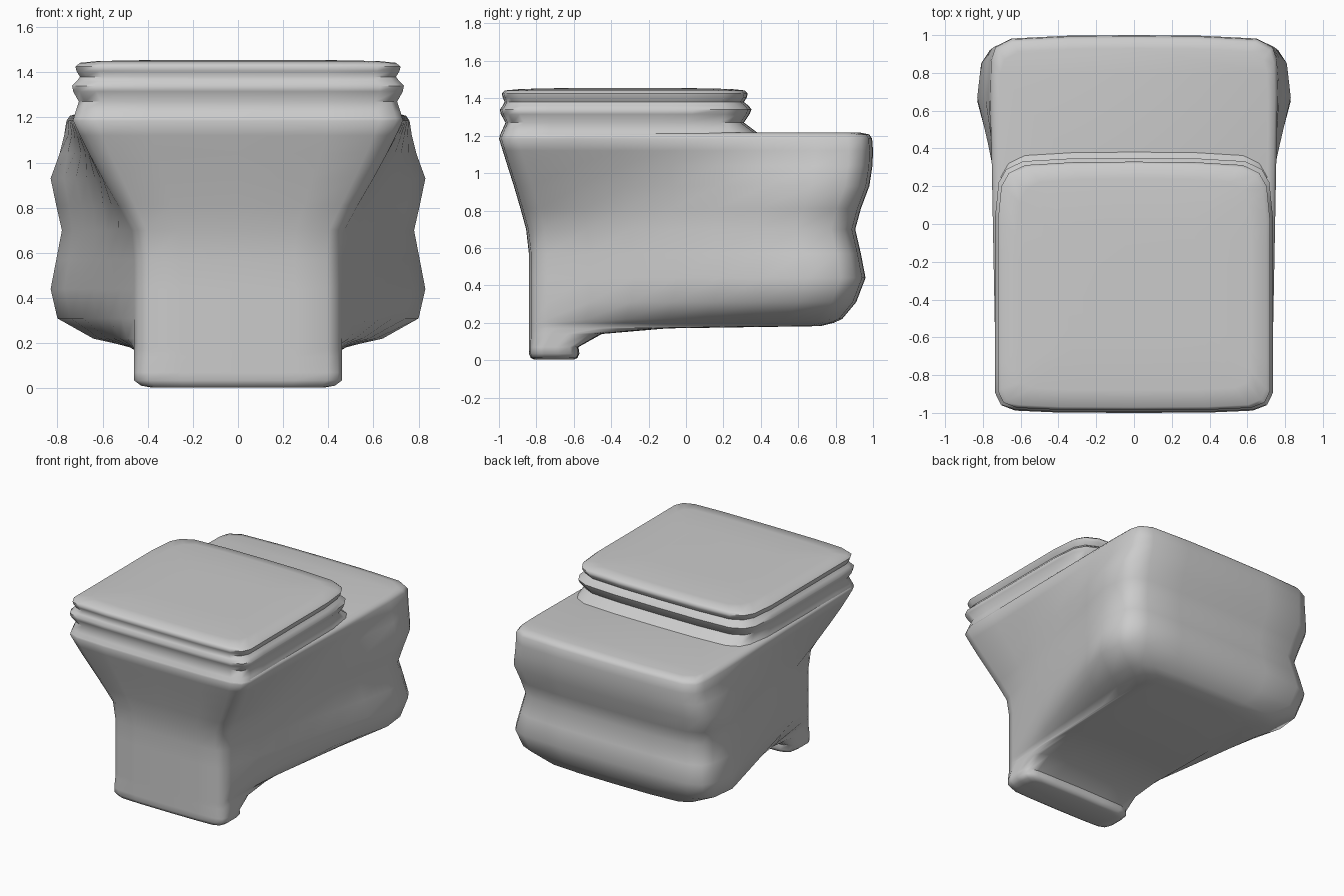
import bpy, bmesh
from math import sin, pi


def section(z, f, b, wf, wb, sag=0.0, sharp=0.0):
    """Closed outline at height z: front/back y, front/back half widths,
    sag = hollow of the flank, sharp = 0..1 tightness of the rear corner."""
    d = b - f
    c = min(0.10, 0.25 * d)
    k = min(1.0, d / 0.75)
    ys, ye = f + c, b - 0.31 * k
    half = [(wf * 0.55, f + 0.002), (wf * 0.86, f + 0.12 * c),
            (wf * 0.96, f + 0.4 * c)]
    # flank from the front corner to the widest point
    for i in range(7):
        t = i / 6
        half.append((wf + (wb - wf) * t - sag * sin(pi * t ** 0.85),
                     ys + (ye - ys) * t))
    half += [(wb * (0.975 + 0.02 * sharp), b - 0.13 * k),
             (wb * (0.92 + 0.045 * sharp), b - 0.06 * k),
             (wb * (0.80 + 0.06 * sharp), b - 0.018 * k),
             (wb * 0.45, b - 0.003)]
    right = [(0, f)] + half + [(0, b)]
    left = [(-x, y) for x, y in reversed(half)]
    return [(x, y, z) for x, y in right + left]


def loft(name, levels):
    bm = bmesh.new()
    rings = [[bm.verts.new(p) for p in section(*lv)] for lv in levels]
    n = len(rings[0])
    for a, b in zip(rings, rings[1:]):
        for i in range(n):
            j = (i + 1) % n
            bm.faces.new((a[i], a[j], b[j], b[i]))
    bm.faces.new(list(reversed(rings[0])))
    bm.faces.new(rings[-1])
    bmesh.ops.recalc_face_normals(bm, faces=bm.faces)
    me = bpy.data.meshes.new(name)
    bm.to_mesh(me)
    bm.free()
    ob = bpy.data.objects.new(name, me)
    bpy.context.collection.objects.link(ob)
    bpy.ops.object.select_all(action='DESELECT')
    ob.select_set(True)
    bpy.context.view_layer.objects.active = ob
    bpy.ops.object.shade_smooth_by_angle(angle=1.0)
    return ob


# Body with front foot, overhanging rear and flared top
# (z, front y, back y, front half width, back half width, sag, sharp)
loft("body", [
    (0.003, -0.81, -0.60, 0.38, 0.38),
    (0.012, -0.83, -0.58, 0.43, 0.43),
    (0.035, -0.84, -0.57, 0.46, 0.46),
    (0.070, -0.84, -0.575, 0.46, 0.46),
    (0.140, -0.84, -0.45, 0.46, 0.46),
    (0.170, -0.84, -0.10, 0.46, 0.46),
    (0.182, -0.84, 0.72, 0.46, 0.48),
    (0.200, -0.84, 0.79, 0.46, 0.55),
    (0.220, -0.84, 0.835, 0.46, 0.64),
    (0.310, -0.84, 0.91, 0.46, 0.80),
    (0.440, -0.84, 0.96, 0.46, 0.83),
    (0.570, -0.84, 0.935, 0.46, 0.805, -0.008),
    (0.700, -0.855, 0.905, 0.47, 0.78, -0.01),
    (0.810, -0.885, 0.935, 0.53, 0.805, 0.025),
    (0.930, -0.92, 0.98, 0.60, 0.83, 0.045),
    (1.040, -0.955, 0.997, 0.66, 0.79, 0.03, 0.4),
    (1.120, -0.98, 1.00, 0.70, 0.77, 0.012, 0.7),
    (1.185, -1.00, 0.995, 0.73, 0.76, 0, 1),
    (1.207, -0.99, 0.98, 0.725, 0.745, 0, 1),
    (1.217, -0.97, 0.93, 0.70, 0.71, 0, 1),
])

# Seat ring and lid, stacked with grooves between: (z, front, back, half width)
loft("seat_and_lid", [(z, f, b, w, w) for z, f, b, w in [
    (1.195, -0.998, 0.41, 0.728),
    (1.225, -0.985, 0.37, 0.72),
    (1.270, -0.965, 0.31, 0.705),
    (1.315, -0.99, 0.34, 0.73),
    (1.340, -0.995, 0.35, 0.735),
    (1.360, -0.98, 0.335, 0.715),
    (1.380, -0.97, 0.31, 0.70),
    (1.405, -0.98, 0.325, 0.715),
    (1.425, -0.985, 0.33, 0.72),
    (1.442, -0.97, 0.315, 0.70),
    (1.450, -0.88, 0.24, 0.62),
    (1.455, -0.65, 0.0, 0.35),
]])
